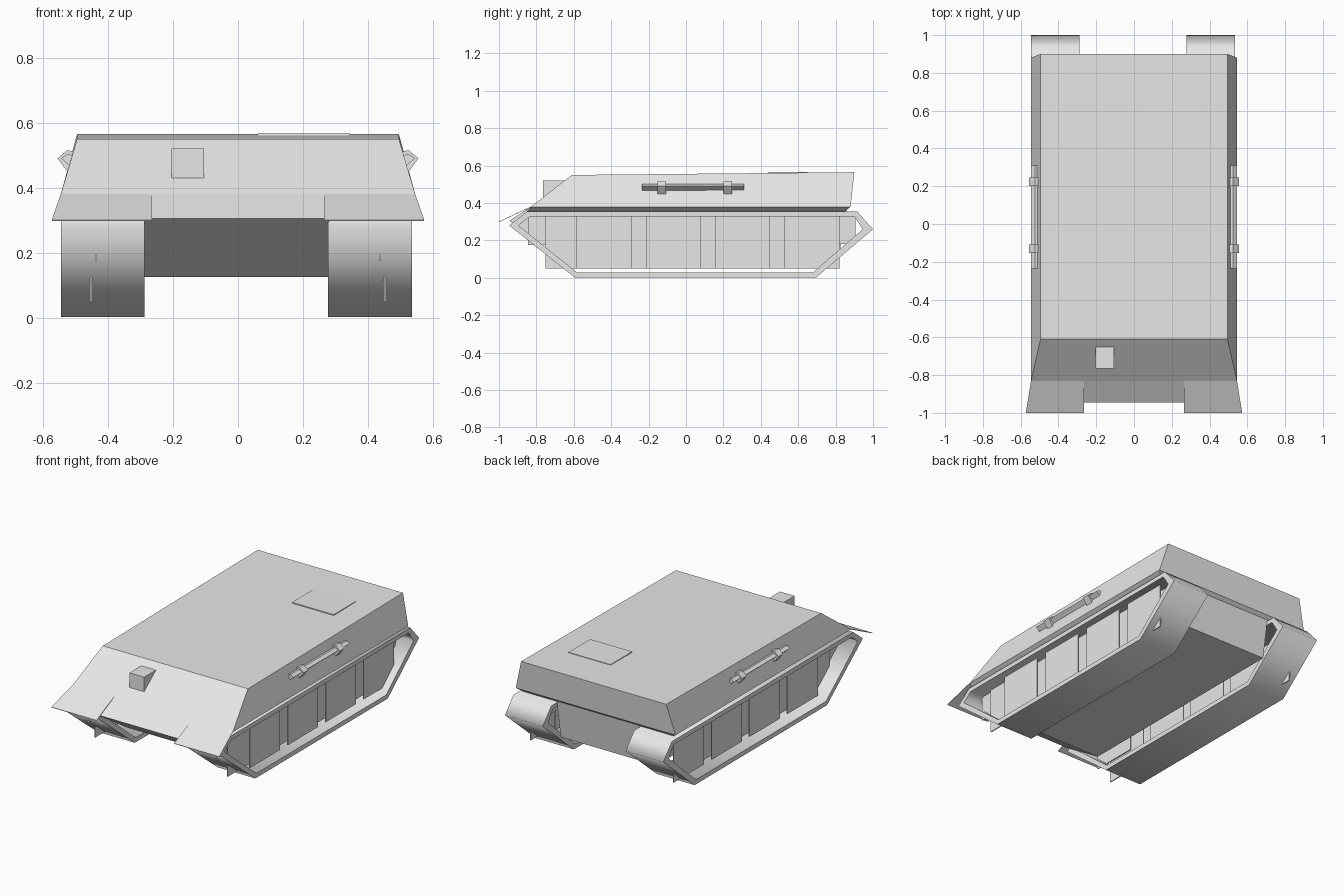
import bpy
import bmesh

cube = bpy.data.objects.get("Cube")
if cube:
    bpy.data.objects.remove(cube, do_unlink=True)

# One plain grey paint for everything
paint = bpy.data.materials.new("plain_grey")
paint.use_nodes = True
grey = (0.8, 0.8, 0.8, 1)
paint.diffuse_color = grey
paint.node_tree.nodes["Principled BSDF"].inputs["Base Color"].default_value = grey


def build(name, verts, faces, smooth_count=0):
    """Make an object; the first smooth_count faces are shaded smooth."""
    bm = bmesh.new()
    vs = [bm.verts.new(v) for v in verts]
    for i, f in enumerate(faces):
        bm.faces.new([vs[k] for k in f]).smooth = i < smooth_count
    bmesh.ops.recalc_face_normals(bm, faces=bm.faces[:])
    mesh = bpy.data.meshes.new(name)
    bm.to_mesh(mesh)
    bm.free()
    mesh.materials.append(paint)
    obj = bpy.data.objects.new(name, mesh)
    bpy.context.collection.objects.link(obj)
    return obj


def loft(name, rings):
    """Close a stack of equal rings into a solid."""
    n = len(rings[0])
    verts = [p for ring in rings for p in ring]
    faces = [(r * n + i, r * n + (i + 1) % n, (r + 1) * n + (i + 1) % n, (r + 1) * n + i)
             for r in range(len(rings) - 1) for i in range(n)]
    faces += [tuple(range(n)), tuple(range(len(verts) - n, len(verts)))]
    return build(name, verts, faces)


def prism_x(name, profile, x0, x1):
    return loft(name, [[(x, y, z) for y, z in profile] for x in (x0, x1)])


def box(name, x0, x1, y0, y1, z0, z1):
    return prism_x(name, [(y0, z0), (y1, z0), (y1, z1), (y0, z1)], x0, x1)


def ring(x, front, rear):
    return [(-x, *front), (x, *front), (x, *rear), (-x, *rear)]


# Upper hull with sloped sides and a narrow undercut
loft("upper_hull", [ring(0.495, (-0.61, 0.55), (0.9, 0.565)),
                    ring(0.545, (-0.83, 0.38), (0.88, 0.38)),
                    ring(0.51, (-0.85, 0.355), (0.85, 0.355))])

# Lower hull between the tracks, with the nose plate
prism_x("lower_hull", [(-0.83, 0.38), (-0.945, 0.305), (-0.67, 0.125),
                       (0.82, 0.125), (0.86, 0.37)], -0.288, 0.28)

# Hatch and vision block
box("roof_hatch", 0.06, 0.345, 0.44, 0.65, 0.55, 0.566)
box("vision_block", -0.205, -0.105, -0.765, -0.65, 0.43, 0.52)

# Track loop outlines
outer = [(-0.945, 0.28), (-0.595, 0.002), (0.695, 0.002),
         (1.0, 0.26), (0.915, 0.355), (-0.85, 0.355)]
inner = [(-0.895, 0.28), (-0.585, 0.03), (0.68, 0.03),
         (0.945, 0.26), (0.9, 0.328), (-0.835, 0.328)]


def track(name, x0, x1):
    n = len(outer)
    verts = [(x, y, z) for loop in (outer, inner) for x in (x0, x1) for y, z in loop]

    def band(a, b):
        return [(a + i, a + (i + 1) % n, b + (i + 1) % n, b + i) for i in range(n)]
    faces = band(0, n) + band(2 * n, 3 * n) + band(0, 2 * n) + band(n, 3 * n)
    return build(name, verts, faces, smooth_count=2 * n)


wheel = 0.3
for side, s in (("left", 1), ("right", -1)):
    shift = -0.005
    a, b = sorted((s * 0.2825 + shift, s * 0.54 + shift))
    track(side + "_track", a, b)

    def plate(name, x, y0, y1, z0):
        box(side + name, s * (x - 0.006), s * x, y0, y1, z0, 0.335)

    # Interleaved wheel plates, outer and inner rows
    for i in range(4):
        y = -0.585 + i * 0.37
        plate(f"_outer_wheel_{i}", 0.49, y, y + wheel - 0.005, 0.05)
        y = -0.75 + i * 0.36
        plate(f"_inner_wheel_{i}", 0.455, y, y + wheel, 0.05)
    plate("_drive_wheel", 0.44, -0.845, -0.55, 0.175)
    plate("_idler_wheel", 0.44, 0.61, 0.905, 0.18)

    # Thin front mudguard
    top = [(s * 0.265, -0.83, 0.381), (s * 0.545, -0.83, 0.381),
           (s * 0.573, -1.0, 0.301), (s * 0.265, -1.0, 0.301)]
    loft(side + "_mudguard", [top, [(x, y, z - 0.003) for x, y, z in top]])

    # Stowed bar and its two brackets, wedge shaped
    def wedge(name, y0, y1, tip, z0, z1):
        section = [(0.498, z1 - 0.005), (0.525, z1), (tip, 0.49), (0.515, z0)]
        loft(side + name, [[(s * x, y, z) for x, z in section] for y in (y0, y1)])

    wedge("_stowed_bar", -0.235, 0.31, 0.544, 0.465, 0.503)
    for i, y in enumerate((-0.153, 0.2)):
        wedge(f"_bar_bracket_{i}", y, y + 0.045, 0.555, 0.435, 0.515)
